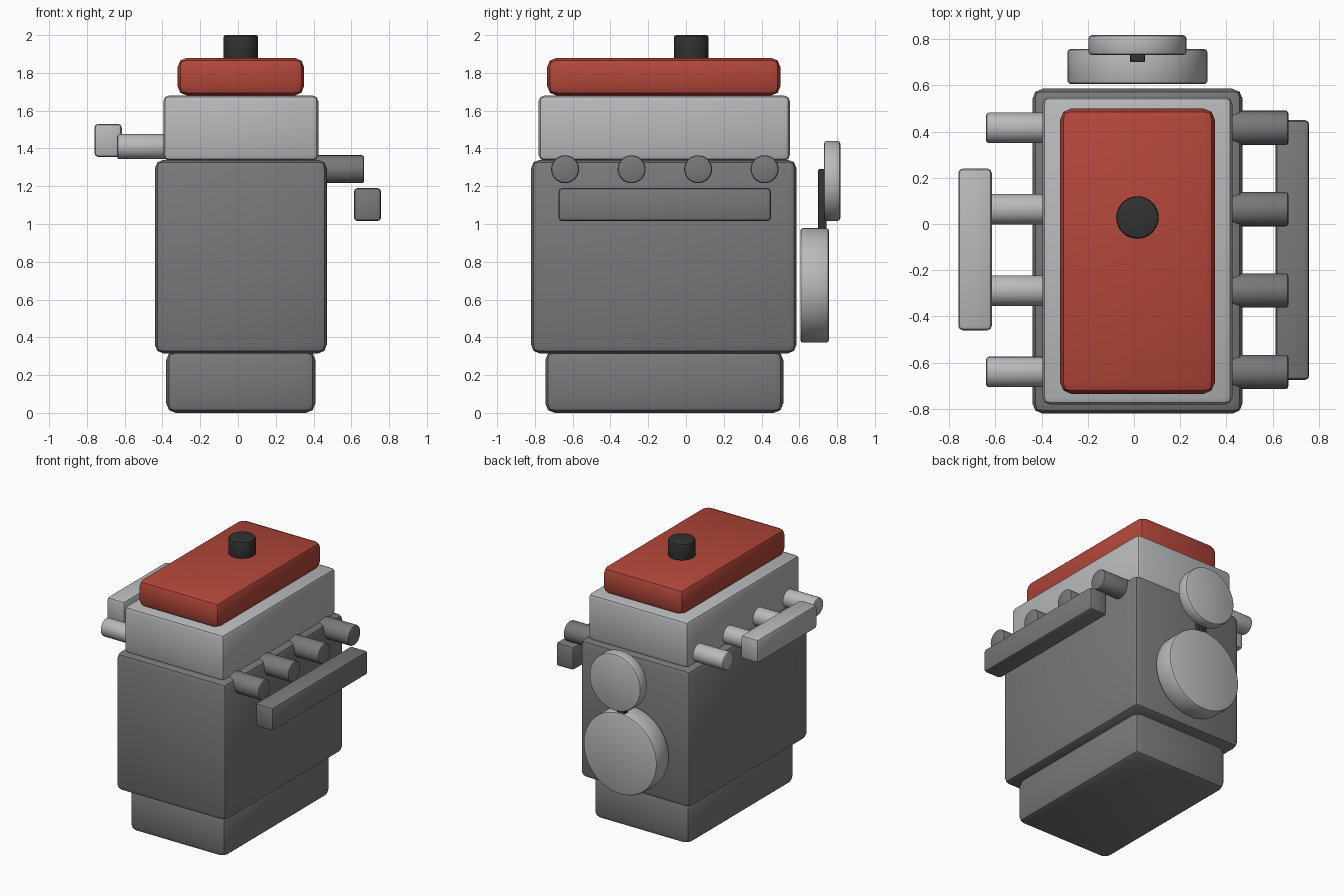
import bpy
import math
from mathutils import Vector

cube = bpy.data.objects.get("Cube")
if cube:
    bpy.data.objects.remove(cube, do_unlink=True)


def material(name, rgb):
    mat = bpy.data.materials.new(name)
    mat.use_nodes = True
    colour = (*rgb, 1)
    mat.diffuse_color = colour
    mat.node_tree.nodes["Principled BSDF"].inputs["Base Color"].default_value = colour
    return mat


iron = material("dark grey iron", (0.19, 0.19, 0.2))
alloy = material("light grey alloy", (0.48, 0.49, 0.5))
red = material("red paint", (0.45, 0.062, 0.042))
black = material("black rubber", (0.032, 0.032, 0.032))


def finish(name, mat, bevel, segments):
    obj = bpy.context.object
    obj.name = name
    obj.data.materials.append(mat)
    bpy.ops.object.transform_apply(location=False, rotation=True, scale=True)
    mod = obj.modifiers.new("Bevel", "BEVEL")
    mod.width, mod.segments = bevel, segments
    mod.limit_method = "ANGLE"
    mod.angle_limit = math.radians(40)
    bpy.ops.object.modifier_apply(modifier=mod.name)
    bpy.ops.object.shade_smooth_by_angle(angle=math.radians(35))


def box(name, xs, ys, zs, mat, bevel, segments=2):
    """Bevelled box spanning the given ranges."""
    spans = (xs, ys, zs)
    bpy.ops.mesh.primitive_cube_add(size=1, location=[sum(s) / 2 for s in spans])
    bpy.context.object.scale = [s[1] - s[0] for s in spans]
    finish(name, mat, bevel, segments)


def cylinder(name, start, end, radius, mat, bevel=0.012, sides=32):
    """Bevelled cylinder between two points."""
    a, b = Vector(start), Vector(end)
    turn = (b - a).to_track_quat("Z", "Y").to_euler()
    bpy.ops.mesh.primitive_cylinder_add(vertices=sides, radius=radius, depth=(b - a).length,
                                        location=(a + b) / 2, rotation=turn)
    finish(name, mat, bevel, 2)


MID = 0.015  # centre line of the engine

# Main stack
box("oil_sump", (-0.38, 0.41), (-0.745, 0.515), (0, 0.33), iron, 0.05)
box("engine_block", (-0.44, 0.47), (-0.82, 0.585), (0.315, 1.34), iron, 0.045)
box("cylinder_head", (-0.395, 0.425), (-0.78, 0.55), (1.335, 1.68), alloy, 0.03)
box("valve_cover", (-0.32, 0.35), (-0.735, 0.5), (1.68, 1.88), red, 0.05)
cylinder("oil_cap", (MID, 0.028, 1.86), (MID, 0.028, 2), 0.092, black)

# Runners on both sides
for i in range(4):
    y = -0.64 + 0.352 * i
    cylinder(f"intake_runner_{i + 1}", (-0.3, y, 1.41), (-0.64, y, 1.41), 0.066, alloy)
    cylinder(f"exhaust_runner_{i + 1}", (0.36, y, 1.29), (0.668, y, 1.29), 0.074, iron)
box("intake_plenum", (-0.76, -0.615), (-0.46, 0.24), (1.355, 1.53), alloy, 0.02)
box("exhaust_manifold", (0.613, 0.758), (-0.675, 0.45), (1.015, 1.19), iron, 0.02)

# Rear pulleys and belt
cylinder("crank_pulley", (MID, 0.605, 0.675), (MID, 0.757, 0.675), 0.303, alloy, 0.015, 48)
cylinder("upper_pulley", (MID, 0.73, 1.228), (MID, 0.817, 1.228), 0.212, alloy, 0.015, 48)
box("drive_belt", (MID - 0.032, MID + 0.032), (0.7, 0.745), (0.68, 1.29), black, 0.005)
